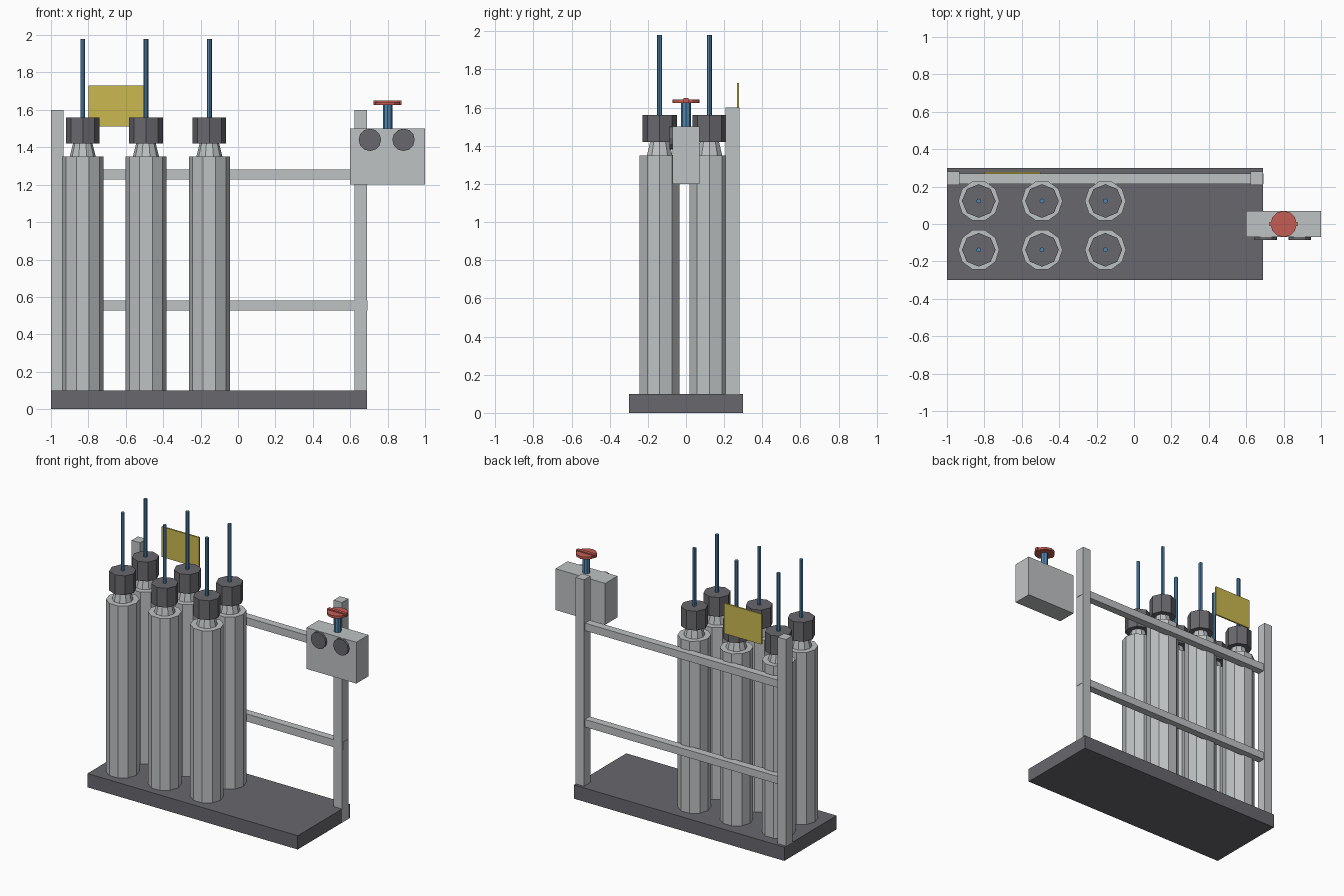
import bpy
import math
from mathutils import Matrix

cube = bpy.data.objects.get("Cube")
if cube:
    bpy.data.objects.remove(cube, do_unlink=True)


def material(name, rgb):
    mat = bpy.data.materials.new(name)
    mat.use_nodes = True
    color = (*rgb, 1)
    mat.diffuse_color = color
    mat.node_tree.nodes["Principled BSDF"].inputs["Base Color"].default_value = color
    return mat


light_grey = material("light_grey", (0.52, 0.54, 0.55))
dark_grey = material("dark_grey", (0.14, 0.14, 0.155))
blue = material("blue", (0.08, 0.24, 0.44))
red = material("red", (0.56, 0.11, 0.09))
yellow = material("yellow", (0.60, 0.49, 0.08))


def box(name, x, y, z, mat):
    """Box given by its (low, high) range on each axis."""
    spans = (x, y, z)
    bpy.ops.mesh.primitive_cube_add(size=1)
    obj = bpy.context.object
    obj.name = name
    size = Matrix.Diagonal([b - a for a, b in spans]).to_4x4()
    obj.data.transform(size)
    obj.location = [(a + b) / 2 for a, b in spans]
    obj.data.materials.append(mat)
    return obj


def prism(name, x, y, z, r_low, r_high, sides, mat):
    """Upright faceted cylinder or cone with a corner on the +x side."""
    low, high = z
    bpy.ops.mesh.primitive_cone_add(vertices=sides, radius1=r_low,
                                    radius2=r_high, depth=high - low)
    obj = bpy.context.object
    obj.name = name
    obj.data.transform(Matrix.Rotation(math.pi / 2, 4, "Z"))
    obj.location = (x, y, (low + high) / 2)
    obj.data.materials.append(mat)
    return obj


# Base and rear frame
box("base", (-1, 0.69), (-0.3, 0.3), (0, 0.1), dark_grey)
for side, x in (("right", -1), ("left", 0.623)):
    box(side + "_post", (x, x + 0.067), (0.208, 0.28), (0, 1.6), light_grey)
for level, z in (("lower", 0.527), ("upper", 1.227)):
    box(level + "_rail", (-1, 0.693), (0.215, 0.27), (z, z + 0.055), light_grey)

# Two rows of gas bottles with necks, caps and rods
for row, y in (("front", -0.138), ("rear", 0.123)):
    for i, x in enumerate((-0.83, -0.492, -0.153)):
        tag = f"{row}_{i + 1}"
        prism("bottle_" + tag, x, y, (0.1, 1.35), 0.11, 0.11, 10, light_grey)
        prism("neck_" + tag, x, y, (1.35, 1.43), 0.07, 0.05, 10, light_grey)
        prism("cap_" + tag, x, y, (1.42, 1.56), 0.09, 0.09, 8, dark_grey)
        prism("rod_" + tag, x, y, (1.56, 1.98), 0.013, 0.013, 8, blue)

# Sign plate on the rear
box("sign_plate", (-0.8, -0.5), (0.267, 0.278), (1.51, 1.73), yellow)

# Control box with two gauges
box("control_box", (0.6, 1), (-0.07, 0.07), (1.2, 1.5), light_grey)
for side, x in (("right", 0.705), ("left", 0.885)):
    gauge = prism(side + "_gauge", x, -0.076, (1.43, 1.45), 0.06, 0.06, 12, dark_grey)
    gauge.rotation_euler.x = math.pi / 2

# Valve stem and hand wheel
prism("valve_stem", 0.8, 0, (1.5, 1.63), 0.025, 0.025, 8, blue)
prism("hand_wheel", 0.8, 0, (1.625, 1.642), 0.07, 0.07, 12, red)
box("wheel_bar", (0.725, 0.875), (-0.012, 0.012), (1.627, 1.65), red)
